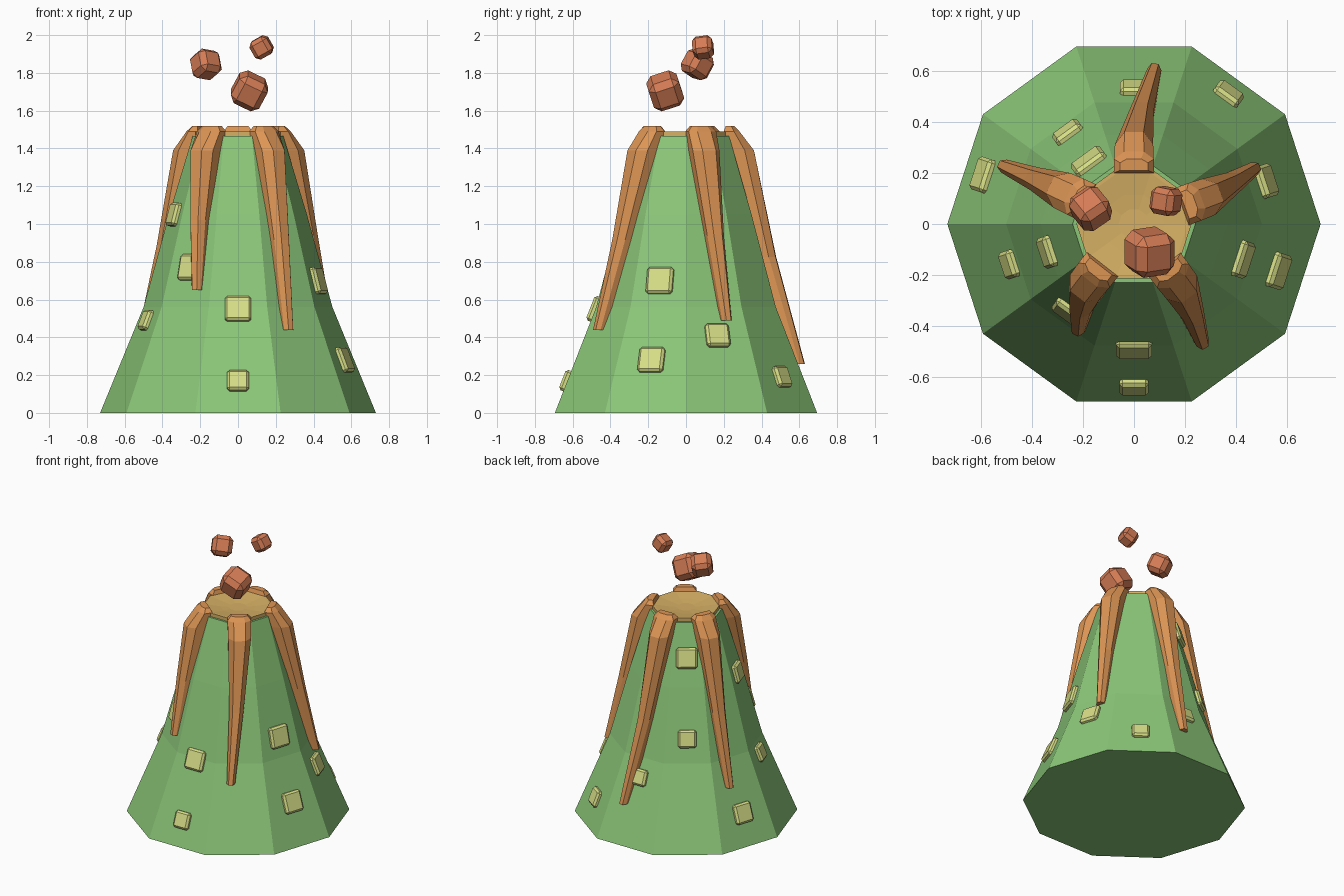
import bpy, bmesh
from math import sin, cos, radians, atan2, pi
from mathutils import Vector, Matrix

cube = bpy.data.objects.get("Cube")
if cube:
    bpy.data.objects.remove(cube, do_unlink=True)

SIDES = 10
SLOPE = [(0.73, 0), (0.5, 0.56), (0.365, 1.05), (0.24, 1.465)]


def material(name, color):
    m = bpy.data.materials.new(name)
    m.use_nodes = True
    m.diffuse_color = (*color, 1)
    m.node_tree.nodes["Principled BSDF"].inputs["Base Color"].default_value = (*color, 1)
    return m


GREEN = material("slope green", (0.26, 0.57, 0.19))
TAN = material("crater tan", (0.68, 0.44, 0.13))
ORANGE = material("lava orange", (0.72, 0.30, 0.09))
RUST = material("rock rust", (0.66, 0.20, 0.09))
LIME = material("patch lime", (0.68, 0.73, 0.24))


def finish(bm, name, mat):
    bmesh.ops.recalc_face_normals(bm, faces=bm.faces)
    mesh = bpy.data.meshes.new(name)
    bm.to_mesh(mesh)
    bm.free()
    mesh.materials.append(mat)
    obj = bpy.data.objects.new(name, mesh)
    bpy.context.collection.objects.link(obj)
    return obj


def loft(name, rings, mat):
    """Skin a list of point rings and cap both ends."""
    bm = bmesh.new()
    loops = [[bm.verts.new(p) for p in ring] for ring in rings]
    for low, high in zip(loops, loops[1:]):
        n = len(low)
        for i in range(n):
            j = (i + 1) % n
            bm.faces.new((low[i], low[j], high[j], high[i]))
    bm.faces.new(loops[0])
    bm.faces.new(loops[-1])
    return finish(bm, name, mat)


def decagon(r, z):
    return [(r * cos(2 * pi * i / SIDES), r * sin(2 * pi * i / SIDES), z) for i in range(SIDES)]


def block(name, size, bevel, matrix, mat):
    bm = bmesh.new()
    bmesh.ops.create_cube(bm, size=1)
    bmesh.ops.scale(bm, vec=size, verts=bm.verts)
    bmesh.ops.bevel(bm, geom=bm.edges[:], offset=bevel, segments=1, affect='EDGES')
    obj = finish(bm, name, mat)
    obj.matrix_world = matrix
    return obj


def slope_at(z):
    """Corner radius and inward slope of the mountain at a height."""
    for (r0, z0), (r1, z1) in zip(SLOPE, SLOPE[1:]):
        if z <= z1 or z1 == SLOPE[-1][1]:
            k = (r0 - r1) / (z1 - z0)
            return r0 - k * (z - z0), k


def wall_radius(angle, z):
    offset = (angle % 36) - 18
    return slope_at(z)[0] * cos(pi / SIDES) / cos(radians(offset))


# Mountain body and shallow crater
loft("mountain", [decagon(r, z) for r, z in SLOPE], GREEN)
CRATER = [(0.225, 1.455), (0.225, 1.49), (0.21, 1.49), (0.12, 1.478), (0.06, 1.472)]
loft("crater", [decagon(r, z) for r, z in CRATER], TAN)


# Lava streams: six-sided sections running down the slope
def stream_section(angle, z, outer, inner, w):
    a = radians(angle)
    out, side = Vector((cos(a), sin(a), 0)), Vector((-sin(a), cos(a), 0))
    shoulder = outer - 0.35 * (outer - inner)
    half = [(w / 2, inner), (w / 2, shoulder), (w / 4, outer)]
    section = half + [(-s, r) for s, r in reversed(half)]
    return [out * r + side * s + Vector((0, 0, z)) for s, r in section]


# top angle, end angle, end height
STREAMS = {
    "back": (90, 82.5, 0.26),
    "left": (20, 24.7, 0.49),
    "front_left": (307, 300, 0.44),
    "front_right": (232, 242, 0.65),
    "right": (155, 156, 0.39),
}
for label, (top, end, low) in STREAMS.items():
    rings = [stream_section(top, 1.518, 0.255, 0.21, 0.11),
             stream_section(top, 1.49, 0.283, 0.2, 0.155)]
    for t, rise, width in ((0, 0.11, 0.15), (0.5, 0.07, 0.095), (1, 0.035, 0.055)):
        z = 1.39 + (low - 1.39) * t
        angle = top + (end - top) * t
        wall = wall_radius(angle, z)
        rings.append(stream_section(angle, z, wall + rise, wall - 0.03, width))
    loft("lava_stream_" + label, rings, ORANGE)

# Square patches lying on the slope: facing angle, height, size
PATCHES = [
    (270, 0.55, 0.14), (270, 0.17, 0.115), (234, 0.77, 0.14),
    (198, 1.05, 0.125), (198, 0.49, 0.11), (342, 0.70, 0.145),
    (342, 0.28, 0.14), (18, 0.41, 0.13), (54, 0.19, 0.115),
    (90, 0.44, 0.11), (126, 0.72, 0.12), (126, 1.24, 0.14), (162, 0.21, 0.135),
]
for i, (angle, z, size) in enumerate(PATCHES):
    r, k = slope_at(z)
    apothem = cos(pi / SIDES)
    tilt = atan2(k * apothem, 1)
    place = (Matrix.Rotation(radians(angle), 4, 'Z')
             @ Matrix.Translation((r * apothem + 0.006, 0, z))
             @ Matrix.Rotation(-tilt, 4, 'Y'))
    block(f"slope_patch_{i + 1}", (0.045, size, size), 0.013, place, LIME)

# Rocks thrown above the crater: position, size, tilt
ROCKS = {
    "large": ((0.06, -0.11, 1.705), 0.168, (0.35, 0.45, 0.15)),
    "medium": ((-0.17, 0.06, 1.845), 0.135, (-0.5, 0.15, 0.6)),
    "small": ((0.125, 0.09, 1.935), 0.105, (0.15, -0.5, -0.2)),
}
for label, (pos, size, tilt) in ROCKS.items():
    x, y, z = tilt
    turn = Matrix.Rotation(z, 4, 'Z') @ Matrix.Rotation(y, 4, 'Y') @ Matrix.Rotation(x, 4, 'X')
    block("flying_rock_" + label, (size,) * 3, size * 0.2, Matrix.Translation(pos) @ turn, RUST)
